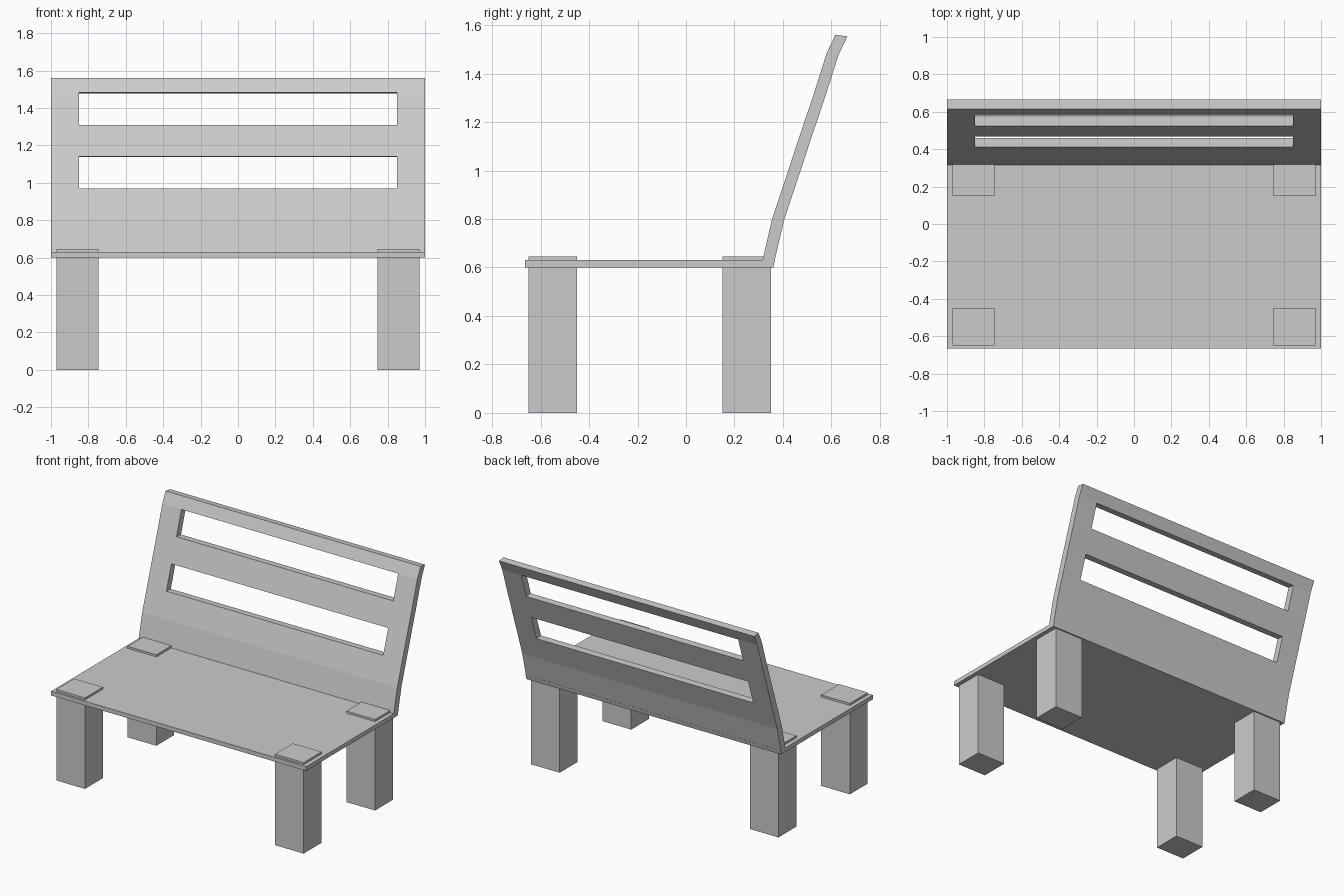
import bpy, bmesh

if "Cube" in bpy.data.objects:
    bpy.data.objects.remove(bpy.data.objects["Cube"])


def add_object(name, bm):
    bmesh.ops.recalc_face_normals(bm, faces=bm.faces)
    mesh = bpy.data.meshes.new(name)
    bm.to_mesh(mesh)
    bm.free()
    obj = bpy.data.objects.new(name, mesh)
    bpy.context.collection.objects.link(obj)
    return obj


def box(name, x, y, z):
    bm = bmesh.new()
    bmesh.ops.create_cube(bm, size=1)
    for v in bm.verts:
        v.co = [(a + b) / 2 + c * (b - a) for (a, b), c in zip((x, y, z), v.co)]
    return add_object(name, bm)


# Seat board, its rear edge leaning with the backrest
bm = bmesh.new()
profile = [(-0.665, 0.60), (0.36, 0.60), (0.367, 0.63), (-0.665, 0.63)]
face = bm.faces.new([bm.verts.new((-1, y, z)) for y, z in profile])
ext = bmesh.ops.extrude_face_region(bm, geom=[face], use_keep_orig=True)
bmesh.ops.translate(bm, vec=(2, 0, 0),
                    verts=[g for g in ext["geom"] if isinstance(g, bmesh.types.BMVert)])
add_object("seat", bm)

# Four square legs whose tops poke through the seat
for side, x in (("left", (-0.97, -0.745)), ("right", (0.745, 0.97))):
    for end, y in (("front", (-0.65, -0.45)), ("back", (0.15, 0.35))):
        box(f"{end}_{side}_leg", x, y, (0, 0.645))

# Backrest: bent panel with two wide slots; rows are (y, z, drop of rear edge)
rows = [(0.316, 0.63, 0), (0.355, 0.80, 0.003), (0.411, 0.968, 0.003),
        (0.468, 1.14, 0.003), (0.525, 1.31, 0.003), (0.58, 1.483, 0.005),
        (0.616, 1.56, 0.006)]
columns = (-1, -0.85, 0.85, 1)
slots = {(2, 1), (4, 1)}
bm = bmesh.new()
front = [[bm.verts.new((x, y, z)) for x in columns] for y, z, d in rows]
back = [[bm.verts.new((x, y + 0.05, z - d)) for x in columns] for y, z, d in rows]
for grid in (front, back):
    for r in range(len(rows) - 1):
        for c in range(3):
            if (r, c) not in slots:
                bm.faces.new((grid[r][c], grid[r][c + 1],
                              grid[r + 1][c + 1], grid[r + 1][c]))
# Bridge outer rim and slot rims through the thickness
twin = {f: b for fr, br in zip(front, back) for f, b in zip(fr, br)}
for e in [e for e in bm.edges if e.is_boundary and e.verts[0] in twin]:
    a, b = e.verts
    bm.faces.new((a, b, twin[b], twin[a]))
add_object("backrest", bm)
